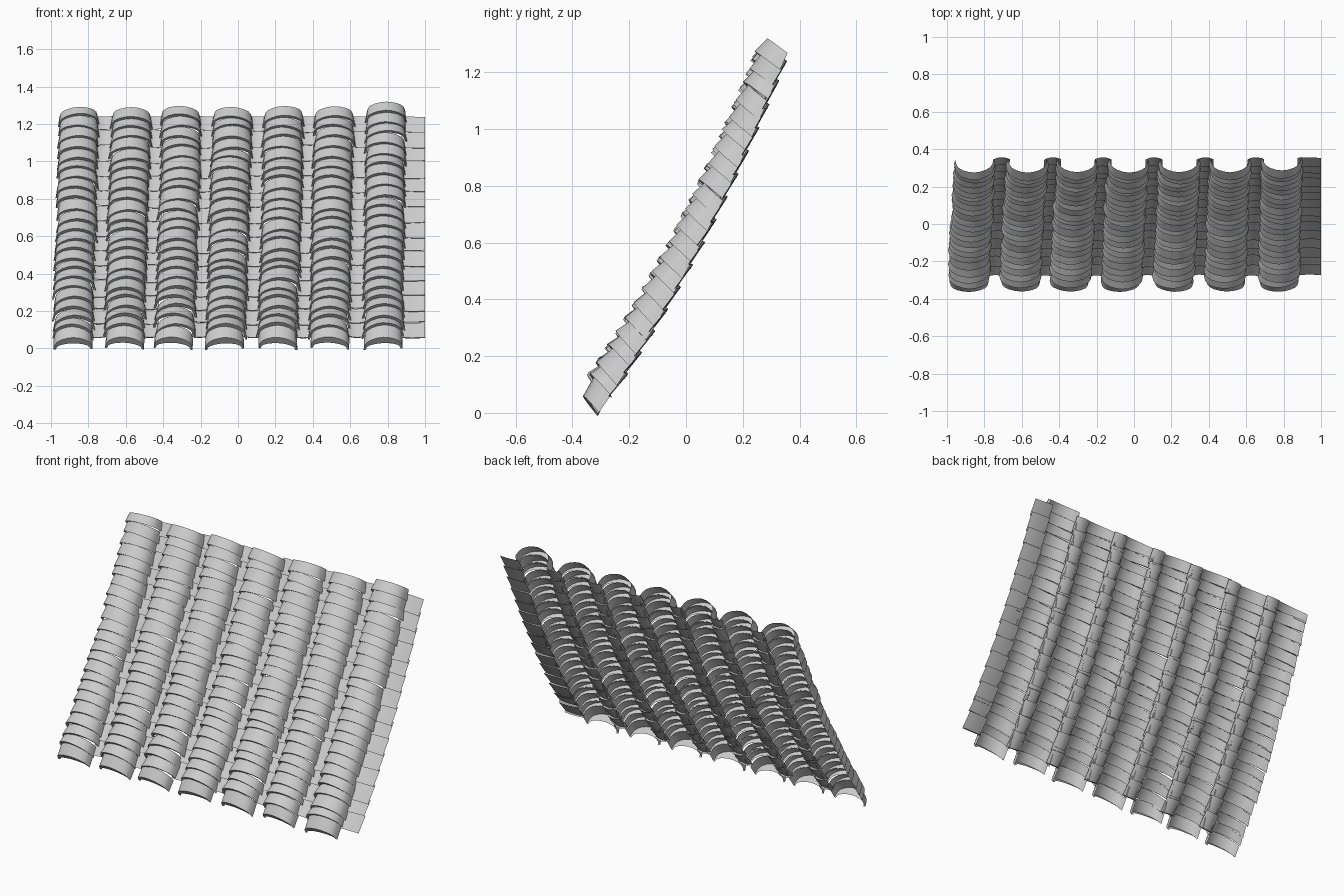
import bpy, bmesh, math, random
from mathutils import Vector
from mathutils.geometry import interpolate_bezier

if "Cube" in bpy.data.objects:
    bpy.data.objects.remove(bpy.data.objects["Cube"])

random.seed(4)

# Roof slope curve (y, z), sampled by arc length
pts = interpolate_bezier(Vector((0, -0.297, 0.0)), Vector((0, -0.005, 0.41)),
                         Vector((0, 0.205, 0.86)), Vector((0, 0.352, 1.228)), 80)
acc = [0.0]
for a, b in zip(pts, pts[1:]):
    acc.append(acc[-1] + (b - a).length)
LENGTH = acc[-1]


def slope(s):
    """Point on the slope at arc length s (extended straight past the ends)."""
    i = 0
    while i < len(pts) - 2 and acc[i + 1] < s:
        i += 1
    return pts[i] + (pts[i + 1] - pts[i]).normalized() * (s - acc[i])


def normal(s):
    t = (slope(s + 0.02) - slope(s - 0.02)).normalized()
    return Vector((0, -t.z, t.y))


def add_tile(bm, tail, lip, head, s0, s1, x0, x1, tilt=0.0, shear=0.0):
    """Tile skin from tail to head, with a lip face closing the tail step."""
    rings = []
    for sec, s, dx in ((lip, s0 + 0.004, x0), (tail, s0, x0), (head, s1, x1)):
        p, n = slope(s), normal(s)
        t = Vector((0, n.z, -n.y))
        rings.append([bm.verts.new(p + n * h + t * (x * tilt + h * shear) + Vector((x + dx, 0, 0)))
                      for x, h in sec])
    for a, b in zip(rings, rings[1:]):
        for k in range(len(a) - 1):
            bm.faces.new((a[k], a[k + 1], b[k + 1], b[k]))


# Half section of a cover tile: shallow crown with steep legs (width, height factors)
HALF = [(1.06, 0.1), (0.99, 0.46), (0.87, 0.66), (0.64, 0.83), (0.33, 0.95)]
SECTION = [(-x, h) for x, h in HALF] + [(0, 1.0)] + HALF[::-1]


def arch(hw, rise):
    return [(x * hw, h * rise) for x, h in SECTION]


def trough(x0, x1, base, sag, n=6):
    """Shallow dished section of a pan tile."""
    return [(x0 + (x1 - x0) * k / n, base + sag * (2 * k / n - 1) ** 2) for k in range(n + 1)]


def finish(bm, name):
    me = bpy.data.meshes.new(name)
    bm.to_mesh(me)
    bm.free()
    ob = bpy.data.objects.new(name, me)
    bpy.context.collection.objects.link(ob)
    bpy.context.view_layer.objects.active = ob
    ob.select_set(True)
    bpy.ops.object.shade_smooth_by_angle(angle=math.radians(35))
    ob.select_set(False)


def jit(a):
    return random.uniform(-a, a)


ROWS, PAN_ROWS = 23, 15
FOOT = [-0.885, -0.61, -0.342, -0.067, 0.211, 0.487, 0.775]    # column centres at the eaves
TOP = [-0.848, -0.57, -0.300, -0.030, 0.245, 0.515, 0.787]     # and at the ridge
COLUMNS = len(FOOT)


def centre(c, s):
    return FOOT[c] + (TOP[c] - FOOT[c]) * s / LENGTH


for c in range(COLUMNS):
    last = c == COLUMNS - 1

    # Column of stepped, arched cover tiles
    bm = bmesh.new()
    end = LENGTH + (0.035 if last else 0.008 + jit(0.006))
    begin = -0.012
    step = (end - begin) / ROWS
    cuts = [begin + r * step + (jit(0.010) if r else jit(0.003)) for r in range(ROWS)] + [end]
    for r in range(ROWS):
        s0, s1 = cuts[r], cuts[r + 1] + (0.005 if r < ROWS - 1 else 0)
        wob = jit(0.005)
        rise = 0.088 if r == 0 else 0.117 + jit(0.004)
        low = 0.045 if r == 0 else 0.093
        hw = 0.098 if r == 0 else 0.106 + jit(0.003)
        add_tile(bm, arch(hw, rise), arch(hw - 0.010, low), arch(0.097, 0.095),
                 s0, s1, centre(c, s0) + wob, centre(c, s1) + wob + jit(0.003), jit(0.07), 0.27)
    finish(bm, f"cover_tiles_{c + 1}")

    # Column of pan tiles in the valley to the right of the covers
    bm = bmesh.new()
    start, stop = 0.062, LENGTH + 0.012
    step = (stop - start) / PAN_ROWS
    sag = 0.004 if last else 0.012
    for r in range(PAN_ROWS):
        s0 = start + r * step + (jit(0.012) if r else 0)
        s1 = min(start + (r + 1) * step + 0.014, stop)
        if last:
            px, hw = [0.937, 0.937], 0.063
        else:
            px, hw = [(centre(c, s) + centre(c + 1, s)) / 2 for s in (s0, s1)], 0.045
        top = 0.014 + jit(0.003)
        add_tile(bm, trough(-hw, hw, top, sag), trough(-hw, hw, top - 0.012, sag),
                 trough(-hw, hw, 0.0, sag), s0, s1, px[0], px[1], jit(0.06))
    finish(bm, f"pan_tiles_{c + 1}")
